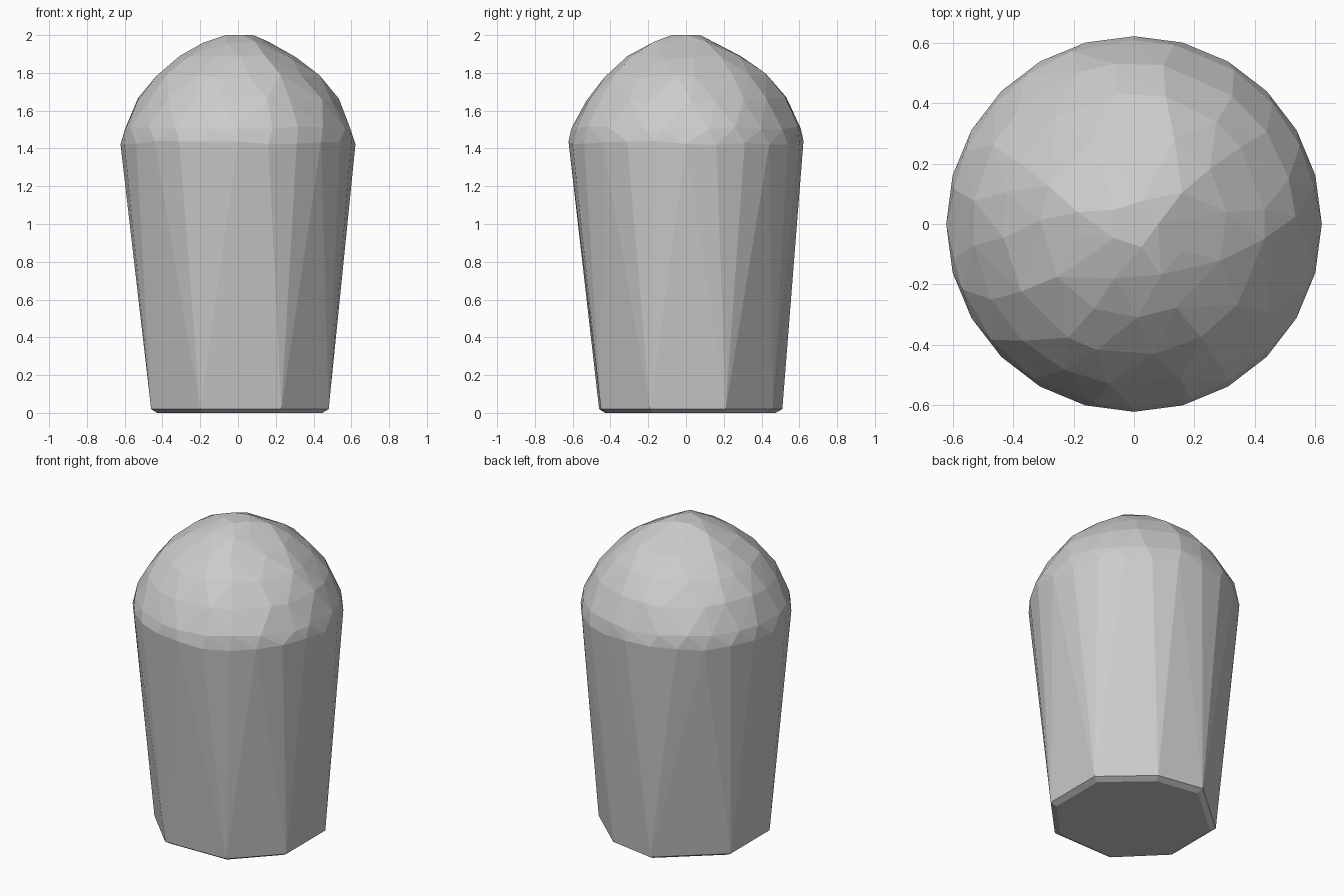
import bpy, bmesh, math, random

if "Cube" in bpy.data.objects:
    bpy.data.objects.remove(bpy.data.objects["Cube"])

random.seed(4)
bm = bmesh.new()

# Foot: irregular octagon with a slight bevel underneath
foot = [(-0.20, -0.46), (0.23, -0.45), (0.48, -0.19), (0.48, 0.21),
        (0.20, 0.46), (-0.10, 0.51), (-0.46, 0.20), (-0.46, -0.20)]
for x, y in foot:
    bm.verts.new((x, y, 0.02))
    bm.verts.new((x * 0.93, y * 0.93, 0.0))

# Dome: staggered rings (radius, height, count), slightly jittered facets
rings = [(0.622, 1.43, 24), (0.608, 1.51, 22), (0.535, 1.66, 19),
         (0.435, 1.785, 16), (0.31, 1.885, 12), (0.19, 1.955, 8)]
for i, (r, z, n) in enumerate(rings):
    for k in range(n):
        a = 2 * math.pi * (k + 0.5 * (i % 2)) / n
        if i:
            a += random.uniform(-0.25, 0.25) * 2 * math.pi / n
        d = random.uniform(-0.012, 0.012)
        bm.verts.new((r * math.cos(a), r * math.sin(a), z + d))
for k in range(5):
    a = 2 * math.pi * k / 5
    bm.verts.new((0.08 * math.cos(a), 0.08 * math.sin(a), 2.0))

# Wrap everything in one faceted convex shell
hull = bmesh.ops.convex_hull(bm, input=bm.verts[:])
loose = [v for v in bm.verts if not v.link_faces]
bmesh.ops.delete(bm, geom=loose, context='VERTS')
bmesh.ops.dissolve_limit(bm, angle_limit=math.radians(1.5),
                         verts=bm.verts[:], edges=bm.edges[:])
bmesh.ops.recalc_face_normals(bm, faces=bm.faces[:])

mesh = bpy.data.meshes.new("domed_tapered_body")
bm.to_mesh(mesh)
bm.free()
body = bpy.data.objects.new("domed_tapered_body", mesh)
bpy.context.collection.objects.link(body)
